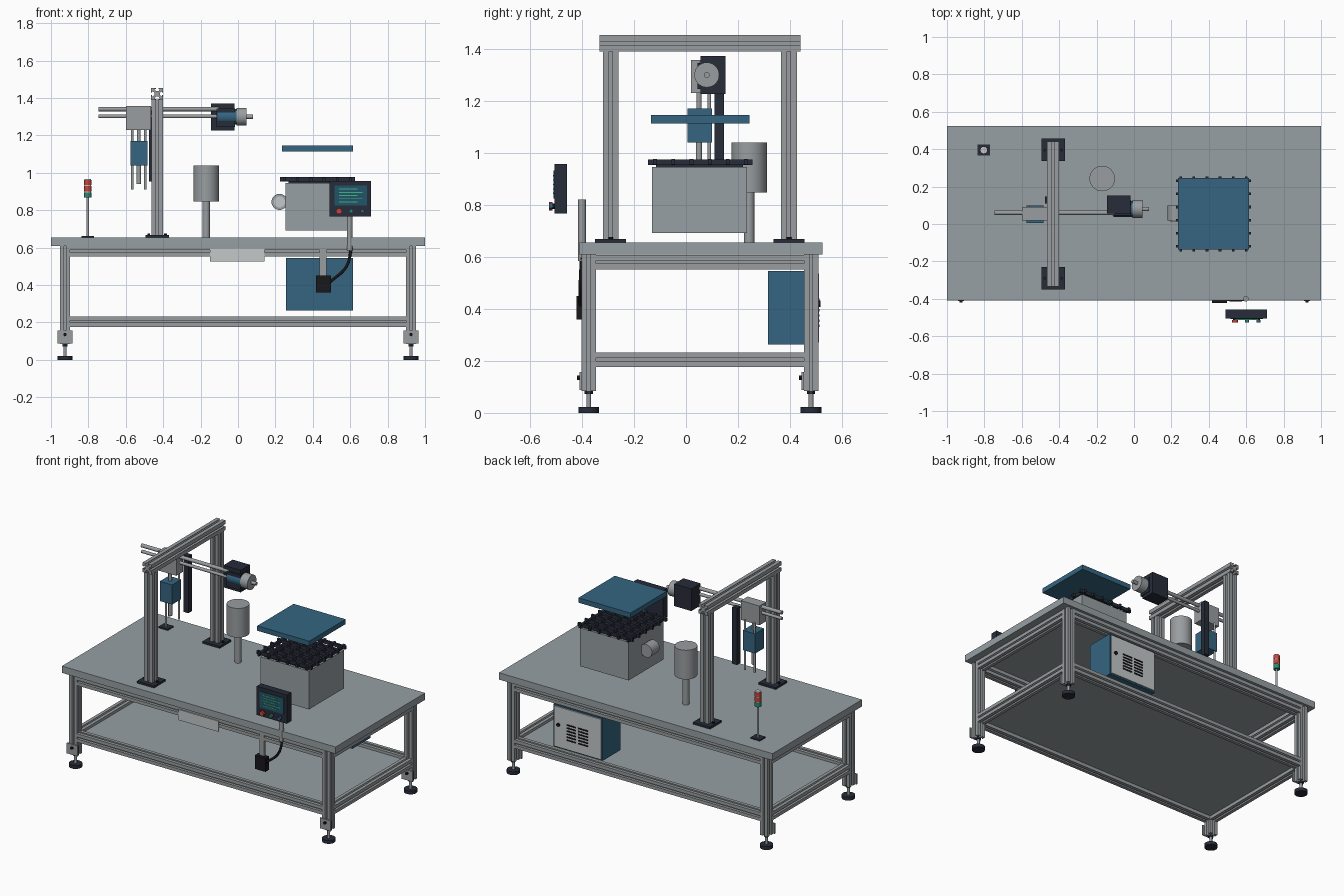
import bpy, bmesh
from mathutils import Vector, Matrix

old = bpy.data.objects.get("Cube")
if old:
    bpy.data.objects.remove(old, do_unlink=True)


def material(name, r, g, b):
    m = bpy.data.materials.new(name)
    m.use_nodes = True
    m.diffuse_color = (r, g, b, 1)
    m.node_tree.nodes["Principled BSDF"].inputs["Base Color"].default_value = (r, g, b, 1)
    return m


GREY = material("table grey", .31, .35, .37)
ALU = material("aluminium", .32, .34, .35)
LIGHT = material("light grey", .55, .58, .58)
BLUE = material("steel blue", .035, .13, .22)
DARK = material("dark slate", .02, .025, .04)
BLACK = material("black", .009, .009, .011)
RED = material("signal red", .55, .06, .045)
GREEN = material("signal green", .025, .25, .17)
SCREEN = material("screen teal", .015, .09, .14)
LINE = material("screen line", .06, .45, .22)


def finish(name, bm, mat, smooth=False):
    bmesh.ops.recalc_face_normals(bm, faces=bm.faces)
    me = bpy.data.meshes.new(name)
    bm.to_mesh(me)
    bm.free()
    me.materials.append(mat)
    ob = bpy.data.objects.new(name, me)
    bpy.context.collection.objects.link(ob)
    if smooth:
        bpy.ops.object.select_all(action='DESELECT')
        ob.select_set(True)
        bpy.context.view_layer.objects.active = ob
        bpy.ops.object.shade_smooth_by_angle()
    return ob


def box(name, xs, ys, zs, mat):
    bm = bmesh.new()
    bmesh.ops.create_cube(bm, size=1)
    lo, hi = Vector((xs[0], ys[0], zs[0])), Vector((xs[1], ys[1], zs[1]))
    for v in bm.verts:
        v.co = (lo + hi) / 2 + v.co * (hi - lo)
    return finish(name, bm, mat)


def turn(axis):
    return Vector((0, 0, 1)).rotation_difference(Vector([a == axis for a in "xyz"])).to_matrix().to_4x4()


def rod(name, start, length, r, mat, axis="z", sides=32):
    bm = bmesh.new()
    bmesh.ops.create_cone(bm, cap_ends=True, segments=sides, radius1=r, radius2=r, depth=length)
    shift = Matrix.Translation((0, 0, length / 2))
    bm.transform(Matrix.Translation(start) @ turn(axis) @ shift)
    return finish(name, bm, mat, True)


def extrusion(name, start, length, axis="z", h=.028):
    """Square bar with a T-slot along each side."""
    s, lip, wide, deep = h * .22, h * .16, h * .45, h * .55
    side = [(h, -h), (h, -s), (h - lip, -s), (h - lip, -wide), (h - deep, -s),
            (h - deep, s), (h - lip, wide), (h - lip, s), (h, s)]
    bm = bmesh.new()
    ring = []
    for k in range(4):
        rot = Matrix.Rotation(k * 1.5707963, 3, 'Z')
        ring += [bm.verts.new(rot @ Vector((x, y, 0))) for x, y in side]
    face = bm.faces.new(ring)
    out = bmesh.ops.extrude_face_region(bm, geom=[face])["geom"]
    top = [v for v in out if isinstance(v, bmesh.types.BMVert)]
    bmesh.ops.translate(bm, verts=top, vec=(0, 0, length))
    bm.transform(Matrix.Translation(start) @ turn(axis))
    return finish(name, bm, ALU)


# Table top, shelf and frame
FRONT, BACK, SIDE = -.374, .481, .925
box("table_top", (-1, 1), (-.41, .525), (.61, .655), GREY)
box("lower_shelf", (-.92, .92), (FRONT, BACK), (.2, .215), GREY)
for y in (FRONT, BACK):
    for z in (.205, .58):
        extrusion("long_rail", (-.9, y, z), 1.8, "x")
for x in (-SIDE, SIDE):
    for z in (.205, .58):
        extrusion("side_rail", (x, FRONT + .026, z), BACK - FRONT - .052, "y")
    # Legs, foot plates and levelling feet
    for y in (FRONT, BACK):
        extrusion("leg", (x, y, .085), .525)
        box("foot_plate", (x - .04, x + .04), (y - .036, y - .027), (.088, .157), ALU)
        rod("plate_bolt", (x, y - .046, .135), .012, .009, BLACK, "y", 12)
        rod("foot_pad", (x, y, 0), .022, .04, DARK)
        rod("foot_stem", (x, y, .02), .07, .009, ALU)
        rod("foot_nut", (x, y, .072), .013, .016, DARK, sides=6)

# Gantry
GX = -.432
for y in (-.29, .396):
    box("post_base", (GX - .063, GX + .063), (y - .06, y + .06), (.655, .668), DARK)
    extrusion("gantry_post", (GX, y, .668), .724, h=.03)
    for dx in (-.045, .045):
        rod("base_bolt", (GX + dx, y, .668), .008, .009, BLACK, sides=6)
extrusion("gantry_beam", (GX, -.333, 1.422), .773, "y", h=.032)

# Transfer arm and carriage
rod("upper_slide_rod", (-.745, .06, 1.341), .64, .012, ALU, "x")
rod("lower_slide_rod", (-.745, .06, 1.302), .64, .01, ALU, "x")
box("carriage", (-.6, -.465), (.02, .09), (1.23, 1.357), ALU)
box("cable_channel", (-.475, -.44), (.11, .146), (.955, 1.33), DARK)

# Gripper with guide rods
box("gripper_body", (-.575, -.485), (.005, .1), (1.04, 1.17), BLUE)
for x in (-.565, -.495):
    rod("guide_rod", (x, .09, .91), .33, .007, ALU, sides=16)
rod("gripper_piston", (-.53, .05, .94), .11, .012, ALU)
rod("piston_neck", (-.53, .05, 1.17), .065, .01, ALU)

# Drive motor
box("motor_block", (-.145, -.02), (.055, .152), (1.226, 1.372), DARK)
box("motor_mount", (-.115, -.015), (.045, .125), (1.245, 1.345), DARK)
rod("motor_sleeve", (-.11, .08, 1.3), .105, .042, BLUE, "x")
rod("motor_cap", (-.008, .08, 1.3), .053, .048, ALU, "x")
rod("motor_shaft", (.045, .08, 1.3), .035, .011, ALU, "x")

# Canister on a pole
rod("canister_pole", (-.17, .243, .655), .2, .02, ALU)
rod("canister", (-.17, .243, .847), .193, .068, ALU, sides=48)

# Signal tower
TX, TY = -.803, .395
box("tower_base", (TX - .034, TX + .034), (TY - .03, TY + .03), (.655, .663), DARK)
rod("tower_pole", (TX, TY, .66), .21, .007, ALU)
for i, mat in enumerate((GREEN, RED, RED)):
    z = .868 + i * .033
    rod("tower_lamp", (TX, TY, z), .028, .02, mat)
    rod("tower_ring", (TX, TY, z + .028), .005, .018, LIGHT)

# Process box with grate, outlet and raised plate
box("process_box", (.255, .61), (-.13, .235), (.692, .945), GREY)
for i in range(6):
    t = i * .07
    box("grate_bar_x", (.225, .625), (-.126 + t, -.112 + t), (.955, .977), DARK)
    box("grate_bar_y", (.243 + t, .257 + t), (-.146, .255), (.953, .975), DARK)
box("grate_support", (.27, .595), (-.115, .22), (.94, .953), DARK)
box("raised_plate", (.235, .615), (-.135, .245), (1.114, 1.146), BLUE)
rod("outlet", (.222, .02, .845), .08, .043, ALU, "y")
rod("outlet_face", (.222, .014, .845), .01, .03, LIGHT, "y")

# Control panel
box("panel_case", (.49, .71), (-.505, -.458), (.767, .957), DARK)
box("panel_screen", (.515, .69), (-.509, -.504), (.825, .932), SCREEN)
for i in range(5):
    z = .842 + i * .017
    box("screen_line", (.54, .64 + .025 * (i % 2)), (-.512, -.508), (z, z + .005), LINE)
for x, r, mat in ((.54, .016, RED), (.605, .011, GREEN), (.665, .011, BLUE)):
    rod("button_stem", (x, -.515, .795), .012, r * .7, BLACK, "y", 20)
    rod("button", (x, -.526, .795), .013, r, mat, "y", 20)
rod("panel_pole", (.597, -.4, .585), .235, .015, ALU)

# Junction box with hanger and cable
box("box_hanger", (.437, .472), (-.402, -.388), (.44, .6), ALU)
box("junction_box", (.418, .496), (-.422, -.385), (.36, .45), BLACK)
curve = bpy.data.curves.new("cable", 'CURVE')
curve.dimensions = '3D'
curve.bevel_depth = .008
curve.bevel_resolution = 2
curve.resolution_u = 8
spline = curve.splines.new('BEZIER')
path = [(.607, -.4, .6), (.58, -.405, .5), (.49, -.405, .415)]
spline.bezier_points.add(len(path) - 1)
for p, co in zip(spline.bezier_points, path):
    p.co = co
    p.handle_left_type = p.handle_right_type = 'AUTO'
curve.materials.append(BLACK)
bpy.context.collection.objects.link(bpy.data.objects.new("cable", curve))

# Blank plate on the front rail
box("front_plate", (-.15, .142), (-.408, -.4), (.525, .595), LIGHT)

# Electrical cabinet with vented rear door
box("cabinet", (.257, .615), (.315, .503), (.263, .545), BLUE)
box("cabinet_door", (.265, .607), (.503, .511), (.271, .537), LIGHT)
for i in range(6):
    z = .33 + i * .02
    for x in (.36, .445):
        box("vent_slot", (x, x + .07), (.51, .514), (z, z + .009), BLACK)
rod("door_lock", (.575, .51, .42), .008, .012, BLACK, "y", 16)
